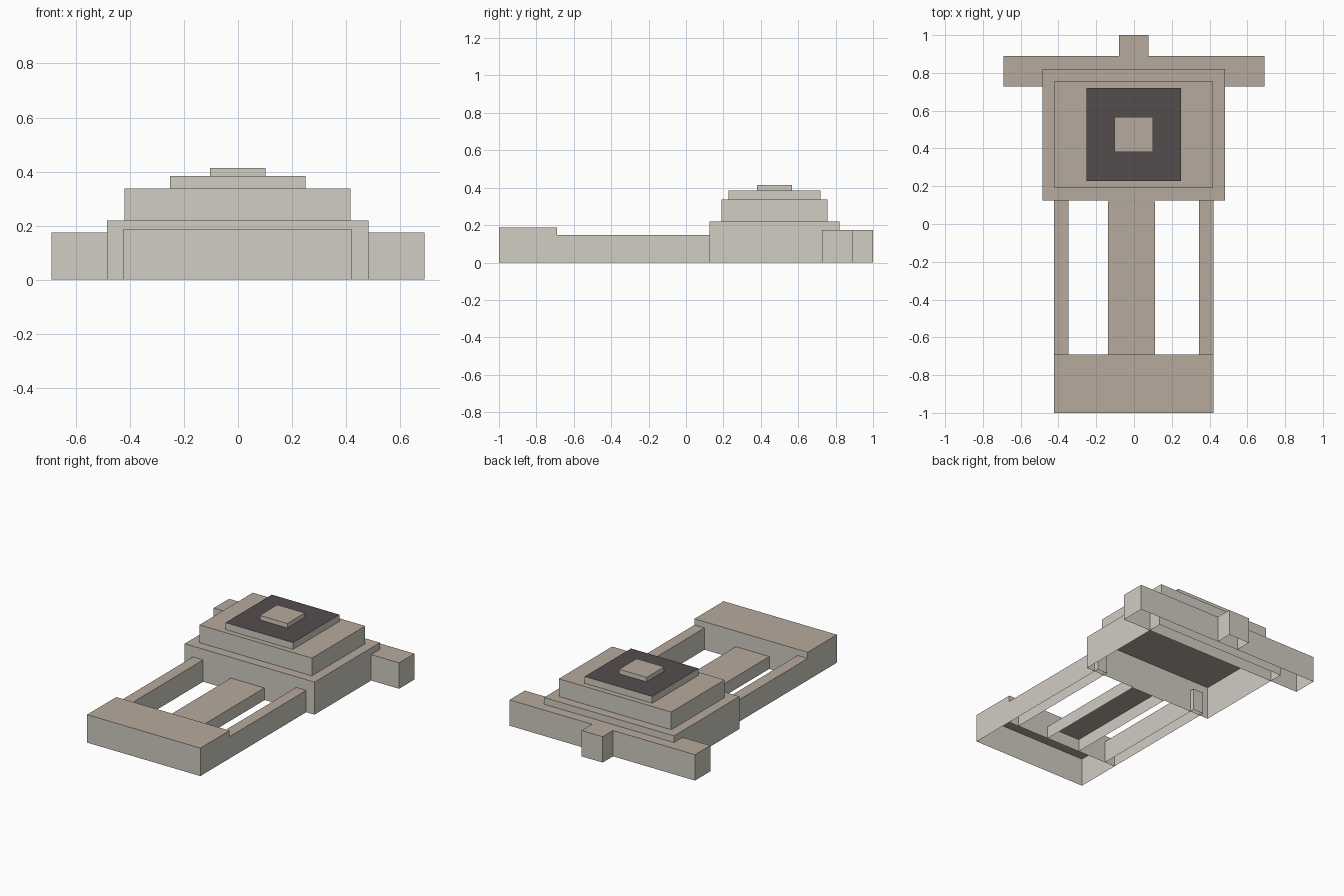
import bpy
import bmesh

if "Cube" in bpy.data.objects:
    bpy.data.objects.remove(bpy.data.objects["Cube"])


def material(name, rgb):
    m = bpy.data.materials.new(name)
    m.diffuse_color = (*rgb, 1.0)
    m.use_nodes = True
    m.node_tree.nodes["Principled BSDF"].inputs["Base Color"].default_value = m.diffuse_color
    return m


WALL = material("pale_stone_wall", (0.64, 0.61, 0.55))
ROOF = material("tan_roof", (0.47, 0.40, 0.34))
DARK = material("dark_roof", (0.09, 0.073, 0.073))


def block(name, x, y, z, roof=ROOF):
    """Open-bottomed box: stone walls, coloured flat roof."""
    bm = bmesh.new()
    bmesh.ops.create_cube(bm, size=1.0)
    for v in bm.verts:
        v.co = [lo + (c + 0.5) * (hi - lo) for c, (lo, hi) in zip(v.co, (x, y, z))]
    bm.normal_update()
    floor = [f for f in bm.faces if f.normal.z < -0.5]
    bmesh.ops.delete(bm, geom=floor, context='FACES_ONLY')
    for f in bm.faces:
        f.material_index = 1 if f.normal.z > 0.5 else 0
    me = bpy.data.meshes.new(name)
    bm.to_mesh(me)
    bm.free()
    me.materials.append(WALL)
    me.materials.append(roof)
    ob = bpy.data.objects.new(name, me)
    bpy.context.collection.objects.link(ob)
    return ob


# Front gatehouse
block("front_hall", (-0.423, 0.42), (-1.0, -0.69), (0, 0.188))

# Side galleries, running slightly into the main hall
block("left_gallery", (-0.423, -0.347), (-0.69, 0.155), (0, 0.147))
block("right_gallery", (0.345, 0.42), (-0.69, 0.155), (0, 0.147))

# Low central causeway
block("causeway", (-0.137, 0.112), (-0.69, 0.12), (0, 0.083))

# Rear wings and small back porch
block("rear_wings", (-0.69, 0.69), (0.727, 0.89), (0, 0.174))
block("back_porch", (-0.08, 0.076), (0.89, 1.0), (0, 0.174))

# Stepped main hall
block("main_hall", (-0.485, 0.482), (0.125, 0.82), (0, 0.219))
block("second_tier", (-0.42, 0.417), (0.19, 0.757), (0.219, 0.338))
block("third_tier", (-0.252, 0.25), (0.227, 0.72), (0.338, 0.384), DARK)
block("roof_cap", (-0.104, 0.101), (0.38, 0.567), (0.384, 0.414))
